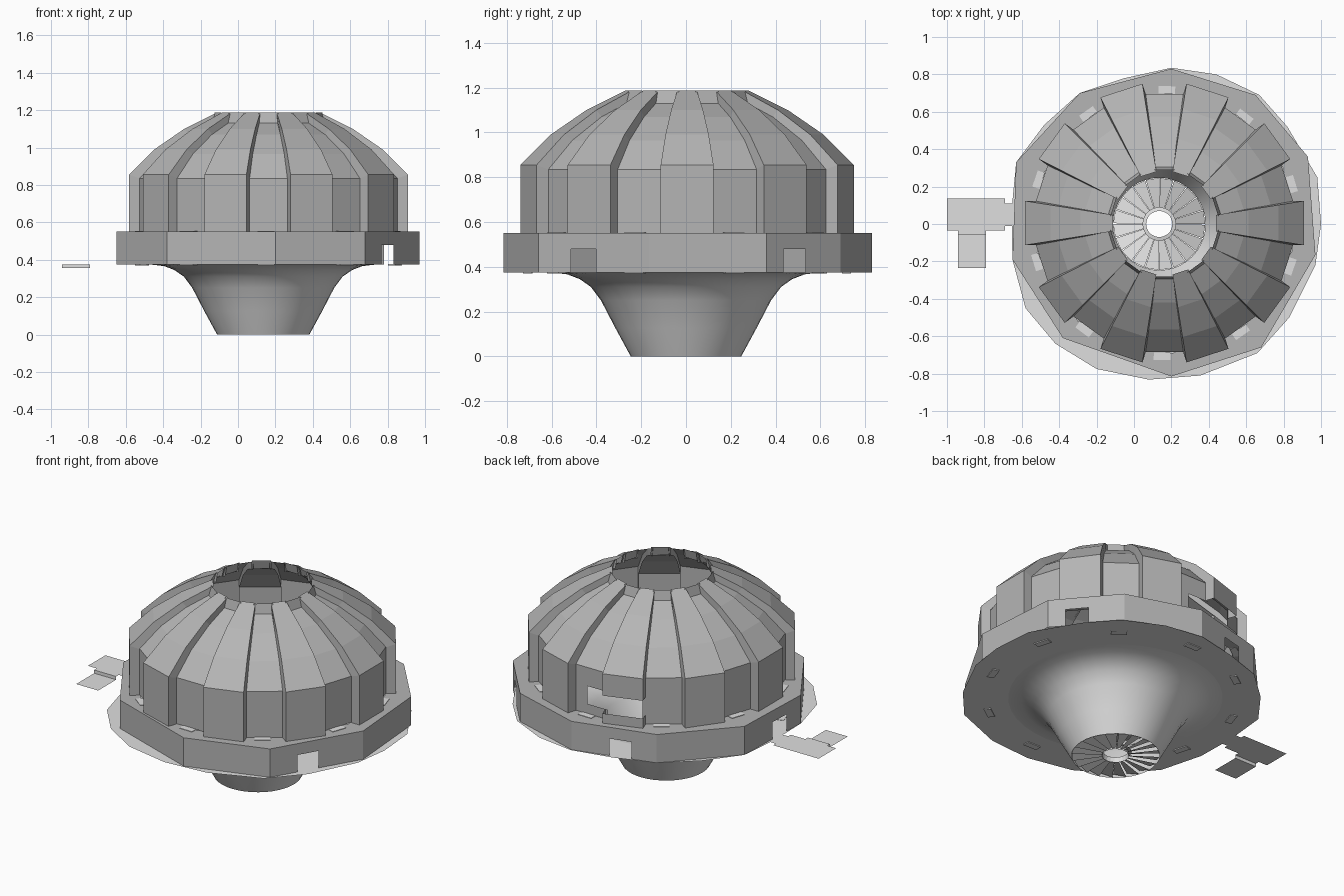
import bpy, bmesh, math
from mathutils import Vector

if "Cube" in bpy.data.objects:
    bpy.data.objects.remove(bpy.data.objects["Cube"])

CX, CY = 0.163, 0.005      # axis of dome
FX, FY = 0.135, 0.0        # axis of funnel


def material(name, v):
    m = bpy.data.materials.new(name)
    m.diffuse_color = (v, v, v, 1)
    m.use_nodes = True
    m.node_tree.nodes["Principled BSDF"].inputs["Base Color"].default_value = m.diffuse_color
    return m


GREY = material("mid grey", 0.46)
LIGHT = material("light grey", 0.74)


def make(name, faces, mat, core=None):
    """Sheet object from point-lists; faces turned away from the core point."""
    bm = bmesh.new()
    for pts in faces:
        bm.faces.new([bm.verts.new(p) for p in pts])
    bmesh.ops.remove_doubles(bm, verts=bm.verts, dist=0.0005)
    bm.normal_update()
    if core:
        c = Vector(core)
        for f in bm.faces:
            if f.normal.dot(f.calc_center_median() - c) < 0:
                f.normal_flip()
    me = bpy.data.meshes.new(name)
    bm.to_mesh(me)
    bm.free()
    me.materials.append(mat)
    ob = bpy.data.objects.new(name, me)
    bpy.context.collection.objects.link(ob)
    return ob


def polar(r, t, z, a, cx=CX, cy=CY):
    """Point at radial r, tangential t, in a frame turned by a degrees."""
    a = math.radians(a)
    return (cx + r * math.cos(a) - t * math.sin(a),
            cy + r * math.sin(a) + t * math.cos(a), z)


def box(a, r0, r1, t0, t1, z0, z1):
    lo = [polar(r, t, z0, a) for r, t in ((r0, t0), (r1, t0), (r1, t1), (r0, t1))]
    hi = [(p[0], p[1], z1) for p in lo]
    return [lo[::-1], hi] + [[lo[i], lo[(i + 1) % 4], hi[(i + 1) % 4], hi[i]] for i in range(4)]


# Dome: ten raised panels alternating with ten recessed panels
TAN = math.tan(math.radians(9))
OUTER = [(0.745, 0.55), (0.745, 0.855), (0.61, 0.99), (0.45, 1.10), (0.275, 1.187)]
INNER = [(0.69, 0.55), (0.69, 0.835), (0.57, 0.965), (0.425, 1.07), (0.30, 1.13), (0.285, 1.187)]
W0, W1 = 0.61, 0.72        # window heights


def panel(profile, a, width, window=None):
    out = []
    for i, ((r0, z0), (r1, z1)) in enumerate(zip(profile, profile[1:])):
        h0, h1 = width(r0), width(r1)
        if i == 0 and window:
            w, v = window[0] * h0, window[1] * h0
            spans = [(-h0, h0, z0, W0), (-h0, h0, W1, z1)]
            if w > -h0:
                spans.append((-h0, w, W0, W1))
            if v < h0:
                spans.append((v, h0, W0, W1))
            for s0, s1, b, t in spans:
                out.append([polar(r0, s0, b, a), polar(r0, s1, b, a),
                            polar(r0, s1, t, a), polar(r0, s0, t, a)])
        else:
            out.append([polar(r0, -h0, z0, a), polar(r0, h0, z0, a),
                        polar(r1, h1, z1, a), polar(r1, -h1, z1, a)])
    return out


raised, recessed, steps = [], [], []
for k in range(10):
    a = 36 * k
    raised += panel(OUTER, a, lambda r: r * TAN, (-1, 1) if k == 3 else None)
    recessed += panel(INNER, a + 18, lambda r: r * TAN + 0.009,
                      (-0.2, 1) if a + 18 == 90 else None)
    # side walls of each raised panel
    inner = INNER[:4] + [(0.285, 1.13)]
    for s in (-1, 1):
        for j in range(4):
            o0, o1, i0, i1 = OUTER[j], OUTER[j + 1], inner[j], inner[j + 1]
            q = [polar(r, s * ro * TAN, z, a) for r, z, ro in
                 ((o0[0], o0[1], o0[0]), (o1[0], o1[1], o1[0]),
                  (i1[0], i1[1], o1[0]), (i0[0], i0[1], o0[0]))]
            if k == 3 and j == 0:
                for b, t in ((0.55, W0), (W1, 0.855)):
                    steps.append([(q[0][0], q[0][1], b), (q[0][0], q[0][1], t),
                                  (q[3][0], q[3][1], min(t, 0.835)), (q[3][0], q[3][1], b)])
            else:
                steps.append(q if s > 0 else q[::-1])
core = (CX, CY, 0.45)
make("dome_raised_panels", raised, GREY, core)
make("dome_recessed_panels", recessed, GREY, core)
make("dome_panel_sides", steps, GREY)

# Ring: ten-sided wall with four door openings, and its flat top
RING = [(0.97, -0.165), (0.93, 0.36), (0.65, 0.69), (0.2, 0.83), (-0.29, 0.70),
        (-0.63, 0.33), (-0.65, -0.19), (-0.38, -0.61), (0.2, -0.815), (0.68, -0.66)]
Z0, Z1, ZD = 0.375, 0.55, 0.48
DOORS = {9: -36, 1: 36, 3: 108, 5: 180}
wall, top = [], []


def wall_quad(p, q, b, t):
    wall.append([(p.x, p.y, b), (q.x, q.y, b), (q.x, q.y, t), (p.x, p.y, t)])


for i in range(10):
    p, q = Vector(RING[i]), Vector(RING[(i + 1) % 10])
    if i in DOORS:
        # nearest point of the wall to the door direction
        a = math.radians(DOORS[i])
        d, e = Vector((math.cos(a), math.sin(a))), q - p
        w = p - Vector((CX, CY))
        f = -(d.x * w.y - d.y * w.x) / (d.x * e.y - d.y * e.x)
        g = 0.065 / e.length
        m, n = p + e * (f - g), p + e * (f + g)
        wall_quad(p, m, Z0, Z1)
        wall_quad(n, q, Z0, Z1)
        wall_quad(m, n, ZD, Z1)
    else:
        wall_quad(p, q, Z0, Z1)
    s = [polar(0.70, 0, Z1, math.degrees(math.atan2(v.y - CY, v.x - CX))) for v in (p, q)]
    top.append([(p.x, p.y, Z1), (q.x, q.y, Z1), s[1], s[0]])
make("ring_wall", wall, GREY, (CX, CY, 0.46))
make("ring_top", top, GREY, (CX, CY, 0.2))

# Tab slots on the ring top and the tab ends under the floor
slots, tabs = [], []
for k in range(10):
    slots += box(36 * k + 17, 0.692, 0.732, -0.045, 0.045, 0.548, 0.553)
    tabs += box(36 * k + 17, 0.692, 0.732, -0.045, 0.045, 0.369, 0.376)
make("ring_slots", slots, LIGHT)
make("floor_tabs", tabs, LIGHT)

# Funnel: smooth flare running out into a faceted floor plate
FLOOR = [(1.0, 0.0), (0.98, 0.25), (0.82, 0.52), (0.67, 0.69), (0.44, 0.80), (0.2, 0.835),
         (-0.05, 0.78), (-0.29, 0.70), (-0.48, 0.53), (-0.63, 0.33), (-0.655, 0.07),
         (-0.65, -0.19), (-0.58, -0.45), (-0.42, -0.64), (-0.2, -0.775), (0.08, -0.832),
         (0.355, -0.81), (0.66, -0.69), (0.83, -0.5), (0.97, -0.22)]
FUNNEL = [(0.247, 0.0), (0.315, 0.125), (0.38, 0.25), (0.425, 0.31), (0.475, 0.345),
          (0.53, 0.366), (0.60, 0.374)]
N = 40
cone = []
for i in range(N):
    a, b = 360 * i / N, 360 * (i + 1) / N
    for (r0, z0), (r1, z1) in zip(FUNNEL, FUNNEL[1:]):
        cone.append([polar(r0, 0, z0, a, FX, FY), polar(r0, 0, z0, b, FX, FY),
                     polar(r1, 0, z1, b, FX, FY), polar(r1, 0, z1, a, FX, FY)])
funnel = make("funnel", cone, LIGHT, (FX, FY, 0.9))
for f in funnel.data.polygons:
    f.use_smooth = True
plate = []
for i in range(len(FLOOR)):
    p, q = FLOOR[i], FLOOR[(i + 1) % len(FLOOR)]
    s = [polar(0.595, 0, 0.374, math.degrees(math.atan2(v[1] - FY, v[0] - FX)), FX, FY)
         for v in (p, q)]
    plate.append([(p[0], p[1], 0.374), (q[0], q[1], 0.374), s[1], s[0]])
make("floor_plate", plate, LIGHT, (CX, CY, 0.9))

# Fan: tilted blades around an open hub at the funnel mouth
blades, hub = [], []
for i in range(20):
    a, b = 18 * i, 18 * i + 17
    blades.append([polar(0.075, 0, 0.004, a, FX, FY), polar(0.246, 0, 0.002, a, FX, FY),
                   polar(0.246, 0, 0.022, b, FX, FY), polar(0.075, 0, 0.014, b, FX, FY)])
    c = a + 18
    hub.append([polar(0.075, 0, 0, a, FX, FY), polar(0.075, 0, 0, c, FX, FY),
                polar(0.07, 0, 0.03, c, FX, FY), polar(0.07, 0, 0.03, a, FX, FY)])
    hub.append([polar(0.07, 0, 0.03, a, FX, FY), polar(0.07, 0, 0.03, c, FX, FY),
                polar(0.09, 0, 0.026, c, FX, FY), polar(0.09, 0, 0.026, a, FX, FY)])
make("fan_blades", blades, LIGHT)
make("fan_hub", hub, LIGHT)


# Side platform with a lower step
def flat(x0, x1, y0, y1, z):
    return [(x0, y0, z), (x1, y0, z), (x1, y1, z), (x0, y1, z)]


make("side_platform", [
    flat(-1.0, -0.69, -0.035, 0.135, 0.375),
    flat(-0.69, -0.62, -0.01, 0.11, 0.375),
    flat(-0.94, -0.79, -0.06, -0.035, 0.375),
    [(-0.94, -0.06, 0.355), (-0.79, -0.06, 0.355), (-0.79, -0.06, 0.375), (-0.94, -0.06, 0.375)],
    flat(-0.94, -0.79, -0.235, -0.06, 0.355)], LIGHT)
